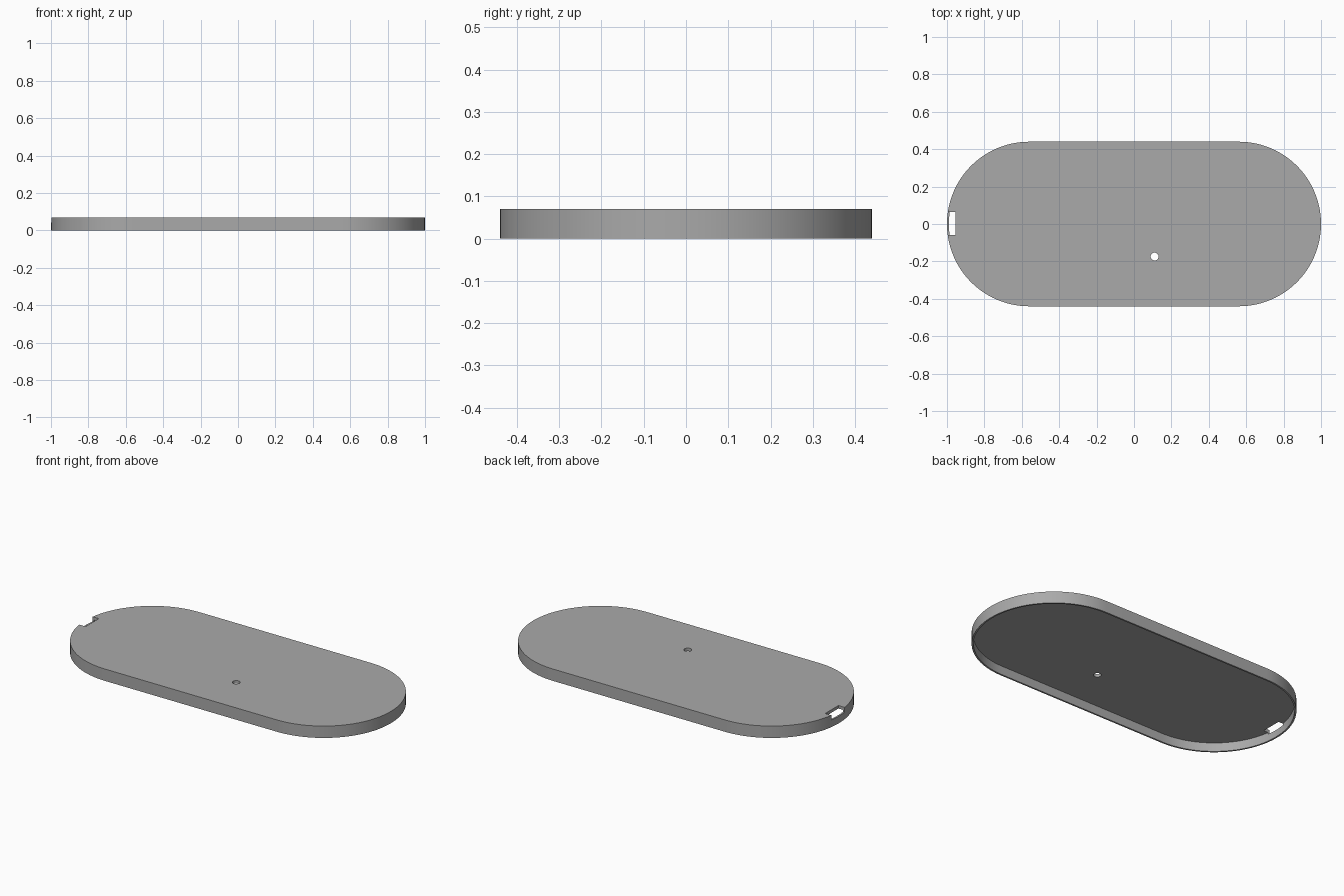
import bpy, bmesh, math

cube = bpy.data.objects.get("Cube")
if cube:
    bpy.data.objects.remove(cube, do_unlink=True)

HALF_LENGTH, HALF_WIDTH, HEIGHT = 1.0, 0.44, 0.07
WALL, TOP_THICKNESS = 0.01, 0.018

grey = bpy.data.materials.new("light grey")
grey.use_nodes = True
colour = (0.4, 0.4, 0.4, 1)
grey.diffuse_color = colour
grey.node_tree.nodes["Principled BSDF"].inputs["Base Color"].default_value = colour


def prism(name, outline, z0, z1):
    """Closed solid from a counter-clockwise outline."""
    bm = bmesh.new()
    face = bm.faces.new([bm.verts.new((x, y, z0)) for x, y in outline])
    top = bmesh.ops.extrude_face_region(bm, geom=[face])["geom"]
    verts = [v for v in top if isinstance(v, bmesh.types.BMVert)]
    bmesh.ops.translate(bm, verts=verts, vec=(0, 0, z1 - z0))
    bmesh.ops.recalc_face_normals(bm, faces=bm.faces)
    mesh = bpy.data.meshes.new(name)
    bm.to_mesh(mesh)
    bm.free()
    mesh.materials.append(grey)
    obj = bpy.data.objects.new(name, mesh)
    bpy.context.collection.objects.link(obj)
    return obj


def arc(cx, cy, radius, start, sweep, steps):
    return [(cx + radius * math.cos(start + sweep * i / steps),
             cy + radius * math.sin(start + sweep * i / steps))
            for i in range(steps + 1)]


def capsule(inset):
    """Rounded-end outline, shrunk by the inset."""
    centre, radius = HALF_LENGTH - HALF_WIDTH, HALF_WIDTH - inset
    return (arc(centre, 0, radius, -math.pi / 2, math.pi, 48)
            + arc(-centre, 0, radius, math.pi / 2, math.pi, 48))


# Lid shell, open underneath
lid = prism("lid_shell", capsule(0), 0, HEIGHT)

cutters = [
    prism("cavity_cutter", capsule(WALL), -0.05, HEIGHT - TOP_THICKNESS),
    # Notch through the end of the top, leaving the lower wall
    prism("notch_cutter", [(-1.1, -0.058), (-0.955, -0.058),
                           (-0.955, 0.065), (-1.1, 0.065)], 0.042, 0.2),
    # Small round hole
    prism("hole_cutter", arc(0.11, -0.174, 0.021, 0, math.tau, 32)[:-1], 0.03, 0.2),
]

bpy.ops.object.select_all(action="DESELECT")
bpy.context.view_layer.objects.active = lid
lid.select_set(True)
for cutter in cutters:
    cutter.hide_render = True
    cut = lid.modifiers.new(cutter.name, "BOOLEAN")
    cut.operation, cut.solver, cut.object = "DIFFERENCE", "EXACT", cutter
    bpy.ops.object.modifier_apply(modifier=cut.name)
    bpy.data.objects.remove(cutter, do_unlink=True)

bpy.ops.object.shade_smooth_by_angle(angle=math.radians(30))
